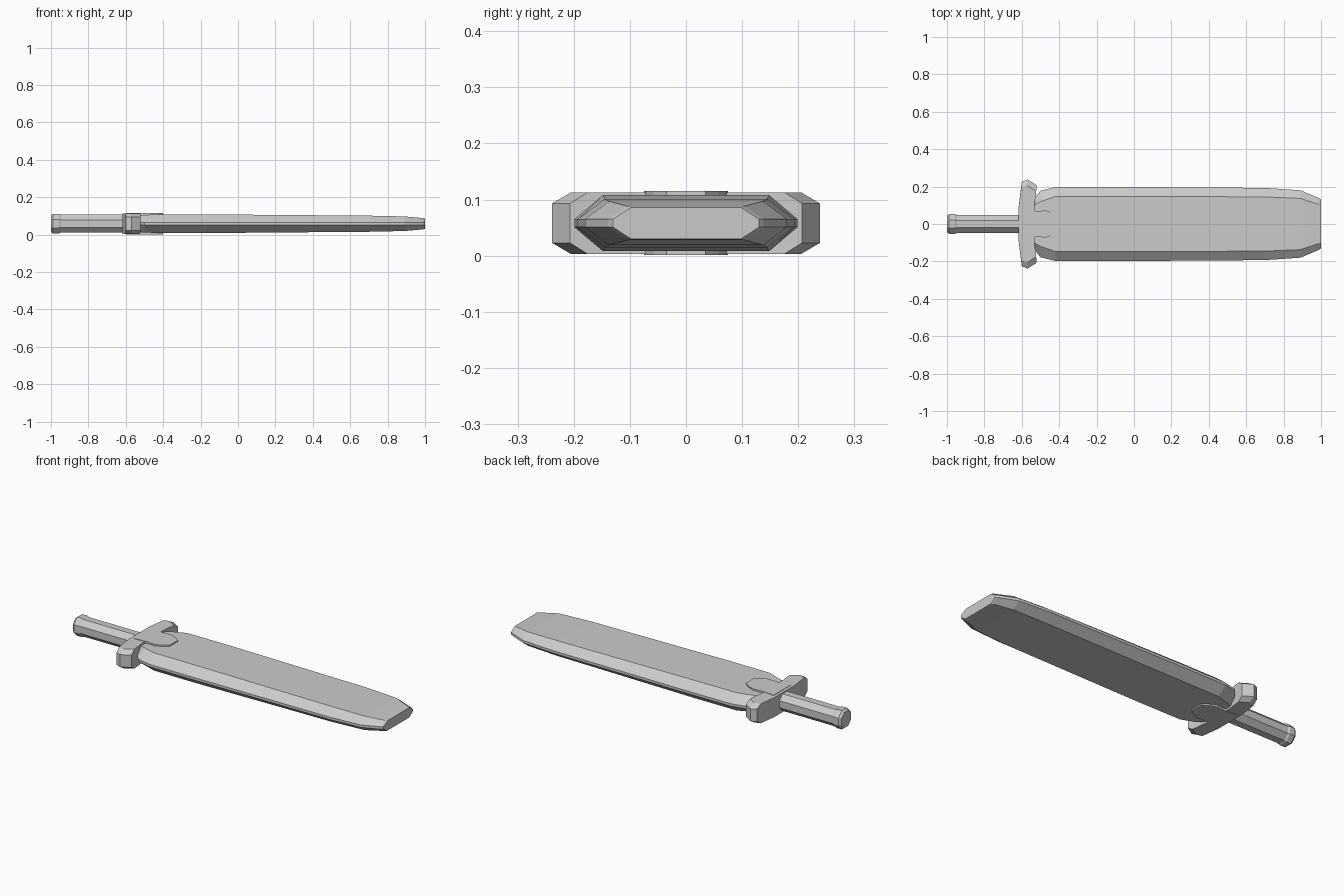
import bpy, bmesh, math

cube = bpy.data.objects.get("Cube")
if cube:
    bpy.data.objects.remove(cube, do_unlink=True)

MID = 0.058  # height of the centre line

grey = bpy.data.materials.new("plain grey")
grey.use_nodes = True
grey.diffuse_color = (0.6, 0.6, 0.6, 1)
grey.node_tree.nodes["Principled BSDF"].inputs["Base Color"].default_value = (0.6, 0.6, 0.6, 1)


def loft(name, rings):
    """Skin a list of equal-length point rings and cap both ends."""
    bm = bmesh.new()
    loops = [[bm.verts.new((x, y, z + MID)) for x, y, z in ring] for ring in rings]
    for a, b in zip(loops, loops[1:]):
        for i in range(len(a)):
            j = (i + 1) % len(a)
            bm.faces.new((a[i], a[j], b[j], b[i]))
    bm.faces.new(loops[0])
    bm.faces.new(loops[-1])
    bmesh.ops.recalc_face_normals(bm, faces=bm.faces)
    mesh = bpy.data.meshes.new(name)
    bm.to_mesh(mesh)
    bm.free()
    mesh.materials.append(grey)
    obj = bpy.data.objects.new(name, mesh)
    bpy.context.collection.objects.link(obj)
    return obj


def blade_ring(x, edge, flat, high):
    """Flat-topped section with a narrow cutting edge on each side."""
    e = 0.007
    half = [(edge, -e), (edge, e), (flat, high)]
    pts = half + [(-flat, high), (-edge, e), (-edge, -e), (-flat, -high), (flat, -high)]
    return [(x, y, z) for y, z in pts]


def octagon(x, r):
    c = r / math.cos(math.pi / 8)
    return [(x, c * math.cos(a), c * math.sin(a))
            for a in (math.pi / 8 + i * math.pi / 4 for i in range(8))]


def mirrored(half):
    """Complete a plan outline across the y = 0 line."""
    return half + [(x, -y) for x, y in reversed(half)]


def slab(name, levels):
    return loft(name, [[(x, y, z) for x, y in mirrored(half)] for z, half in levels])


# Blade: x, edge half width, flat half width, half thickness
loft("blade", [blade_ring(*s) for s in (
    (-0.535, 0.135, 0.10, 0.044),
    (-0.50, 0.178, 0.12, 0.047),
    (-0.42, 0.198, 0.147, 0.050),
    (-0.17, 0.199, 0.148, 0.050),
    (0.70, 0.193, 0.145, 0.043),
    (0.89, 0.180, 0.137, 0.039),
    (0.99, 0.138, 0.104, 0.030),
    (1.00, 0.130, 0.098, 0.028))])

# Cross guard with chamfered tips
wide = [(-0.617, 0.09), (-0.60, 0.225), (-0.57, 0.239), (-0.52, 0.207), (-0.533, 0.09)]
inset = [wide[0], (-0.603, 0.195), (-0.57, 0.205), (-0.523, 0.175), wide[-1]]
slab("cross_guard", [(-0.055, inset), (-0.035, wide), (0.035, wide), (0.055, inset)])

# Central tongue reaching over the blade
tongue = [(-0.60, 0.075), (-0.52, 0.068), (-0.47, 0.073), (-0.43, 0.058), (-0.40, 0.035)]
slab("guard_tongue", [(-0.057, tongue), (0.057, tongue)])

# Grip and pommel
loft("grip", [octagon(-0.95, 0.048), octagon(-0.60, 0.048)])
loft("pommel", [octagon(x, r) for x, r in (
    (-1.0, 0.043), (-0.988, 0.053), (-0.957, 0.053), (-0.943, 0.045))])
